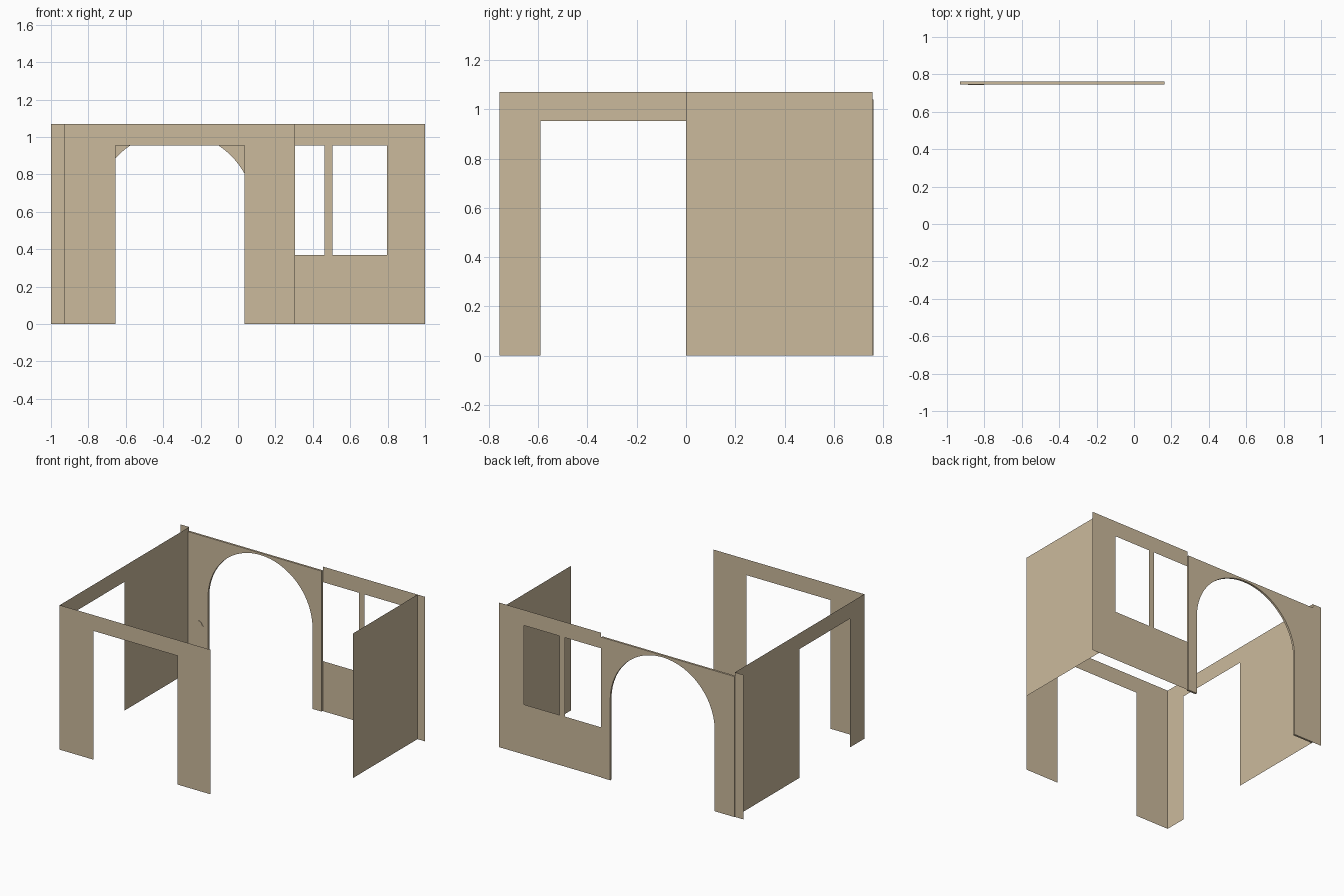
import bpy, bmesh, math

if "Cube" in bpy.data.objects:
    bpy.data.objects.remove(bpy.data.objects["Cube"])

H = 1.07          # wall height
LINTEL = 0.953    # underside of the openings
Y = 0.757         # half depth
XL, XR = -0.93, 0.94  # side wall planes

plaster = bpy.data.materials.new("tan_plaster")
plaster.diffuse_color = (0.60, 0.49, 0.335, 1)
plaster.use_nodes = True
plaster.node_tree.nodes["Principled BSDF"].inputs["Base Color"].default_value = plaster.diffuse_color


def finish(name, bm):
    me = bpy.data.meshes.new(name)
    bm.to_mesh(me)
    bm.free()
    me.materials.append(plaster)
    ob = bpy.data.objects.new(name, me)
    bpy.context.collection.objects.link(ob)
    return ob


def wall(name, us, vs, holes, place):
    """Paper-thin wall: a grid of quads with some cells (column, row) left open."""
    bm = bmesh.new()
    for i in range(len(us) - 1):
        for j in range(len(vs) - 1):
            if (i, j) in holes:
                continue
            cell = [(us[i], vs[j]), (us[i + 1], vs[j]),
                    (us[i + 1], vs[j + 1]), (us[i], vs[j + 1])]
            bm.faces.new([bm.verts.new(place(u, v)) for u, v in cell])
    bmesh.ops.remove_doubles(bm, verts=bm.verts, dist=1e-5)
    return finish(name, bm)


def plate(name, outline, y_front, y_back):
    """Extrude an x-z outline along y."""
    bm = bmesh.new()
    face = bm.faces.new([bm.verts.new((x, y_front, z)) for x, z in outline])
    ext = bmesh.ops.extrude_face_region(bm, geom=[face], use_keep_orig=True)
    for v in ext["geom"]:
        if isinstance(v, bmesh.types.BMVert):
            v.co.y = y_back
    bmesh.ops.recalc_face_normals(bm, faces=bm.faces)
    return finish(name, bm)


def facing_y(y):
    return lambda u, v: (u, y, v)


def facing_x(x):
    return lambda u, v: (x, u, v)


# Front wall with a wide doorway
wall("front_wall", [XL, -0.655, 0.035, 0.305], [0, LINTEL, H],
     {(1, 0)}, facing_y(-Y))

# Left wall with a side doorway, plain right wall
wall("left_wall", [-Y, -0.59, 0, Y], [0, LINTEL, H], {(1, 0)}, facing_x(XL))
wall("right_wall", [0, Y], [0, H], set(), facing_x(XR))

# Back wall: corner strip, and window wall with two openings
wall("back_corner_strip", [-1, XL], [0, H], set(), facing_y(Y))
wall("window_wall", [0.165, 0.462, 0.505, 0.797, 1.0], [0, 0.37, 0.955, H],
     {(0, 1), (2, 1)}, facing_y(Y))

# Thick arch section between the strip and the window wall
cx, cz, r = -0.34, 0.597, 0.428
arc = [(cx - r * math.cos(a), cz + r * math.sin(a))
       for a in (math.pi * k / 48 for k in range(49))]
outline = ([(XL, 0), (cx - r, 0)] + arc +
           [(cx + r, 0), (0.162, 0), (0.162, 1.04), (XL, 1.04)])
plate("arch_wall", outline, 0.746, 0.761)

# Small raised panel with a stepped round top, beside the arch
px, w = -0.845, 0.042
cap = [(px + 0.027 * math.cos(a), 0.385 + 0.02 * math.sin(a))
       for a in (math.pi * k / 10 for k in range(11))]
plate("raised_panel", [(px - w, 0.1), (px + w, 0.1), (px + w, 0.37)] + cap +
      [(px - w, 0.37)], 0.742, 0.746)
